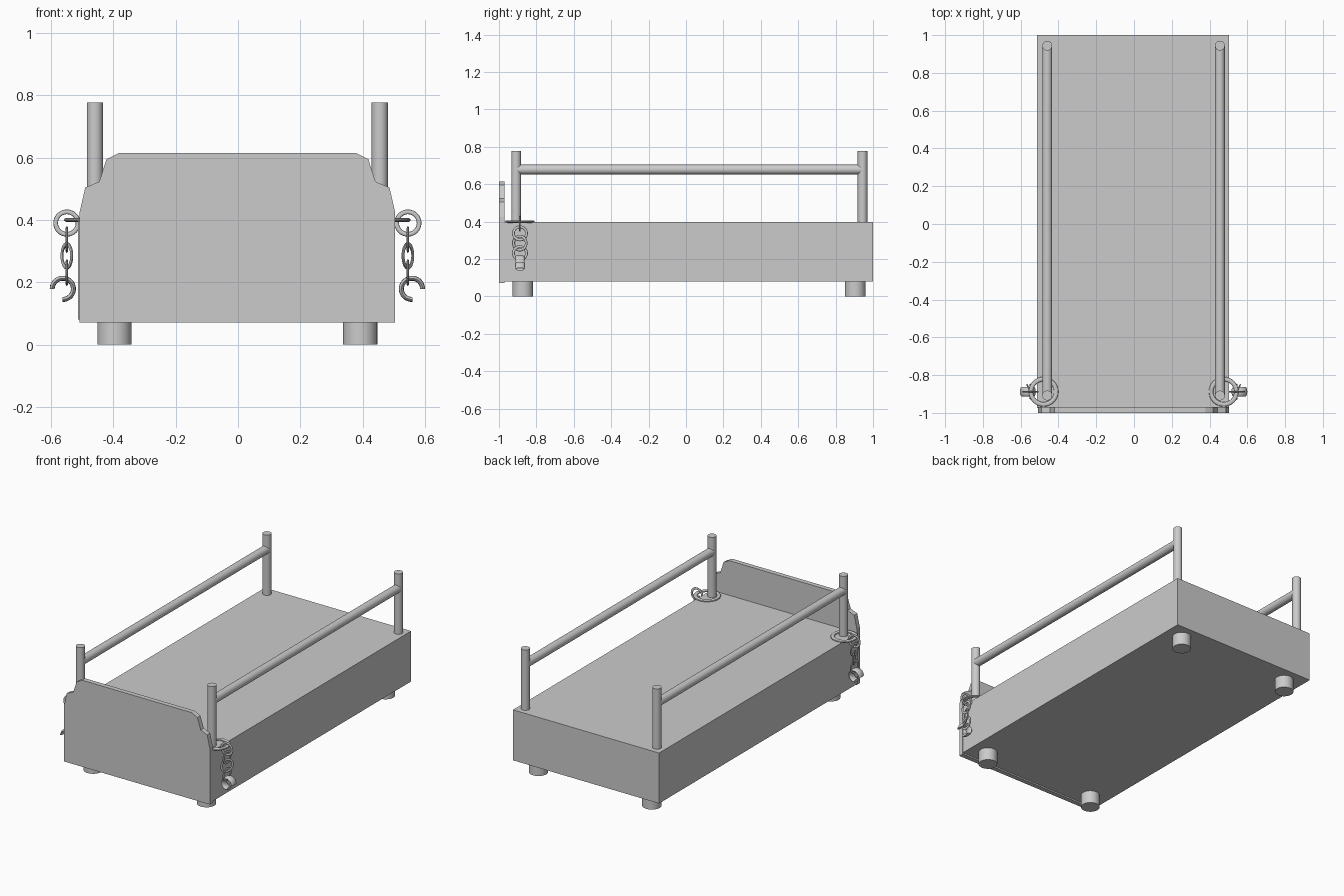
import bpy, bmesh
from math import pi, cos, sin, radians
from mathutils import Matrix, Vector

cube = bpy.data.objects.get("Cube")
if cube:
    bpy.data.objects.remove(cube, do_unlink=True)

grey = bpy.data.materials.new("plain grey")
grey.use_nodes = True
colour = (0.6, 0.6, 0.6, 1)
grey.diffuse_color = colour
grey.node_tree.nodes["Principled BSDF"].inputs["Base Color"].default_value = colour

MID = -0.002  # mirror plane shared by the paired parts
SIDES = (("right", -1), ("left", 1))


def finish(name, bm, smooth=True):
    bmesh.ops.recalc_face_normals(bm, faces=bm.faces[:])
    mesh = bpy.data.meshes.new(name)
    bm.to_mesh(mesh)
    bm.free()
    mesh.materials.append(grey)
    obj = bpy.data.objects.new(name, mesh)
    bpy.context.collection.objects.link(obj)
    if smooth:
        bpy.ops.object.select_all(action="DESELECT")
        obj.select_set(True)
        bpy.context.view_layer.objects.active = obj
        bpy.ops.object.shade_smooth_by_angle(angle=radians(35))
    return obj


def box(name, low, high):
    bm = bmesh.new()
    low, high = Vector(low), Vector(high)
    place = Matrix.Translation((low + high) / 2) @ Matrix.Diagonal((*(high - low), 1))
    bmesh.ops.create_cube(bm, size=1, matrix=place)
    return finish(name, bm, smooth=False)


def rod(name, start, end, radius):
    bm = bmesh.new()
    start, end = Vector(start), Vector(end)
    axis = end - start
    place = Matrix.Translation((start + end) / 2) @ axis.to_track_quat("Z", "Y").to_matrix().to_4x4()
    bmesh.ops.create_cone(bm, cap_ends=True, segments=32, radius1=radius, radius2=radius,
                          depth=axis.length, matrix=place)
    return finish(name, bm)


def ring(name, place, major, radial, thick, sweep=2 * pi, steps=32, around=12):
    """Ring in its local xy plane with an oval section; a short sweep leaves it open."""
    bm = bmesh.new()
    closed = sweep > 6.28
    loops = []
    for i in range(steps if closed else steps + 1):
        a = sweep * i / steps
        loop = []
        for j in range(around):
            b = 2 * pi * j / around
            r = major + radial * cos(b)
            loop.append(bm.verts.new(place @ Vector((r * cos(a), r * sin(a), thick * sin(b)))))
        loops.append(loop)
    pairs = list(zip(loops, loops[1:]))
    if closed:
        pairs.append((loops[-1], loops[0]))
    else:
        bm.faces.new(loops[0])
        bm.faces.new(loops[-1])
    for p, q in pairs:
        for j in range(around):
            k = (j + 1) % around
            bm.faces.new((p[j], p[k], q[k], q[j]))
    return finish(name, bm)


# Bed body
box("bed_body", (-0.513, -0.975, 0.08), (0.503, 1.0, 0.397))

# Shaped front board
half = [(0.506, 0.071), (0.506, 0.425), (0.488, 0.504), (0.443, 0.523), (0.42, 0.595), (0.38, 0.615)]
outline = half + [(-x, z) for x, z in reversed(half)]
bm = bmesh.new()
front = bm.faces.new([bm.verts.new((MID + x, -1.0, z)) for x, z in outline])
back = bmesh.ops.extrude_face_region(bm, geom=[front])["geom"]
bmesh.ops.translate(bm, vec=(0, 0.03, 0), verts=[v for v in back if isinstance(v, bmesh.types.BMVert)])
finish("front_board", bm, smooth=False)

CHAIN_Y = -0.888
for side, s in SIDES:
    # Feet
    for end, y in (("front", -0.872), ("back", 0.905)):
        x = MID + s * 0.394
        rod(f"{end}_{side}_foot", (x, y, 0), (x, y, 0.1), 0.055)

    # Posts and side rail
    x = MID + s * 0.457
    for end, y in (("front", -0.908), ("back", 0.944)):
        rod(f"{end}_{side}_post", (x, y, 0.38), (x, y, 0.776), 0.026)
    rod(f"{side}_rail", (x, -0.908, 0.678), (x, 0.944, 0.678), 0.026)

    # Chain: flat ring round the post, hanging links, open hook
    def at(x, z):
        return Matrix.Translation((MID, 0, 0)) @ Matrix.Diagonal((s, 1, 1, 1)) @ Matrix.Translation((x, CHAIN_Y, z))

    upright = Matrix.Rotation(pi / 2, 4, "X")
    ring(f"{side}_post_ring", at(0.477, 0.4), 0.067, 0.012, 0.007)
    links = ((0.39, 0, 0.036), (0.337, 90, 0.035), (0.285, 65, 0.037), (0.231, 90, 0.035))
    for n, (z, turn, major) in enumerate(links, 1):
        ring(f"{side}_chain_link_{n}", at(0.547, z) @ Matrix.Rotation(radians(turn), 4, "Z") @ upright,
             major, 0.0075, 0.004)
    ring(f"{side}_hook", at(0.56, 0.179) @ upright, 0.034, 0.008, 0.024, sweep=radians(272))
